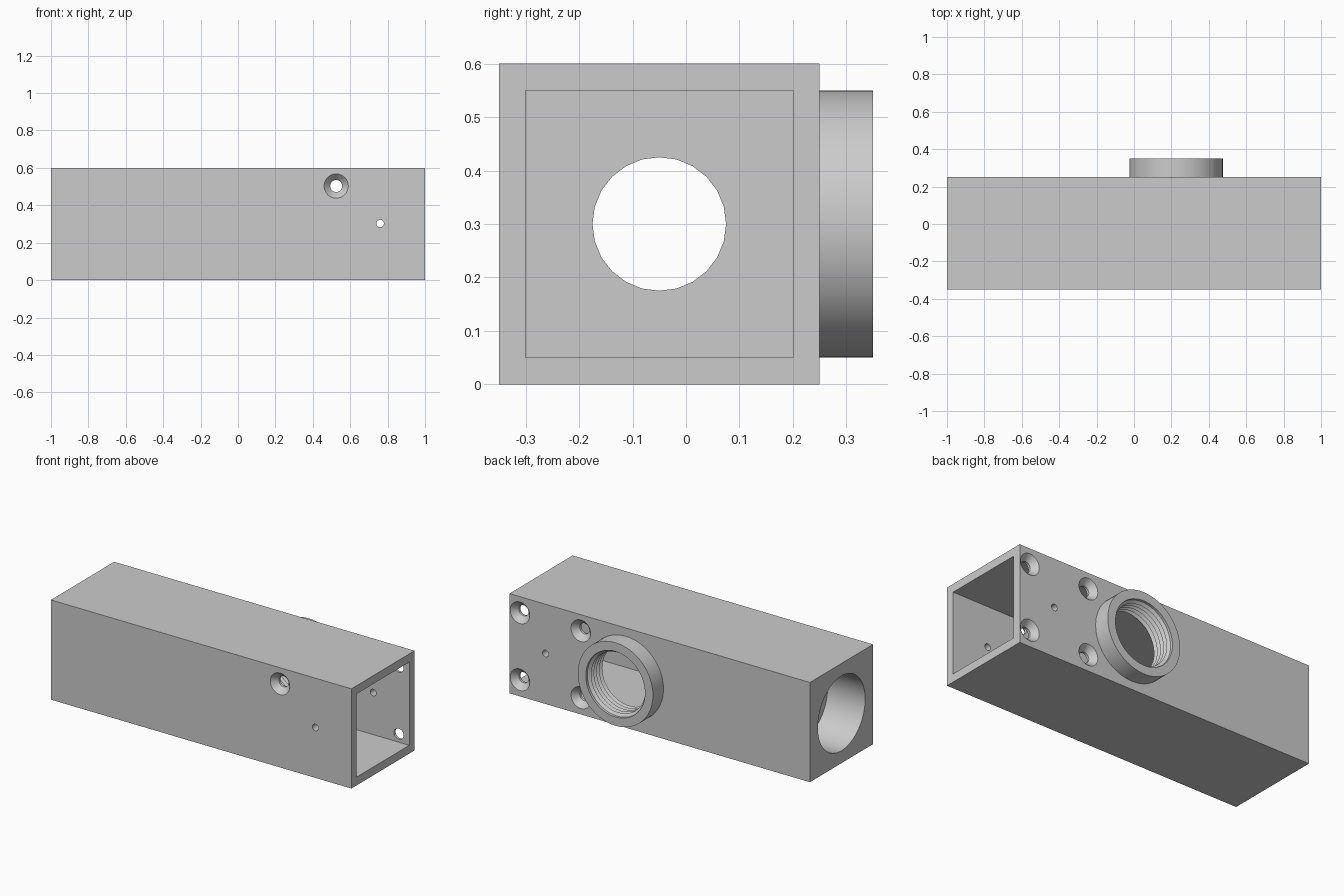
import bpy, bmesh, math
from mathutils import Matrix

if "Cube" in bpy.data.objects:
    bpy.data.objects.remove(bpy.data.objects["Cube"])

grey = bpy.data.materials.new("plain grey")
grey.diffuse_color = (0.6, 0.6, 0.6, 1)
grey.use_nodes = True
grey.node_tree.nodes["Principled BSDF"].inputs["Base Color"].default_value = grey.diffuse_color


def finish(name, bm):
    bmesh.ops.recalc_face_normals(bm, faces=bm.faces)
    me = bpy.data.meshes.new(name)
    bm.to_mesh(me)
    bm.free()
    me.materials.append(grey)
    ob = bpy.data.objects.new(name, me)
    bpy.context.collection.objects.link(ob)
    return ob


def box(name, lo, hi):
    bm = bmesh.new()
    bmesh.ops.create_cube(bm, size=1)
    for v in bm.verts:
        v.co = [a + (c + 0.5) * (b - a) for a, b, c in zip(lo, hi, v.co)]
    return finish(name, bm)


def lathe(name, profile, axis, centre, n=48):
    """Closed turned solid; profile is (position along axis, radius)."""
    bm = bmesh.new()
    rings = []
    for t, r in profile:
        ring = []
        for i in range(n):
            a = 2 * math.pi * i / n
            u, w = r * math.cos(a), r * math.sin(a)
            co = (t, centre[0] + u, centre[1] + w) if axis == "X" else (centre[0] + u, t, centre[1] + w)
            ring.append(bm.verts.new(co))
        rings.append(ring)
    for p, q in zip(rings, rings[1:]):
        for i in range(n):
            j = (i + 1) % n
            bm.faces.new((p[i], p[j], q[j], q[i]))
    bm.faces.new(rings[0])
    bm.faces.new(rings[-1])
    return finish(name, bm)


def combine(target, tool, operation="DIFFERENCE"):
    mod = target.modifiers.new("cut", "BOOLEAN")
    mod.operation, mod.solver, mod.object = operation, "EXACT", tool
    bpy.context.view_layer.objects.active = target
    bpy.ops.object.modifier_apply(modifier=mod.name)
    bpy.data.objects.remove(tool)


# Square tube, open at the right end
body = box("square_housing", (-1, -0.35, 0), (1, 0.25, 0.6))
combine(body, box("cavity", (-0.70, -0.30, 0.05), (1.1, 0.20, 0.55)))

# Left end: wide bore with a smaller opening through the partition
combine(body, lathe("end_bore", [(-1.1, 0.225), (-0.75, 0.225)], "X", (-0.05, 0.3), 64))
combine(body, lathe("partition_hole", [(-0.8, 0.125), (-0.65, 0.125)], "X", (-0.05, 0.3), 24))

# Round collar on the back, with a threaded opening
port = (0.225, 0.3)
combine(body, lathe("collar", [(0.225, 0.25), (0.35, 0.25)], "Y", port, 64), "UNION")
thread = [(0.37, 0.197), (0.335, 0.197)]
for i in range(5):
    y = 0.335 - 0.026 * i
    thread += [(y - 0.013, 0.18), (y - 0.026, 0.197)]
thread.append((0.18, 0.197))
combine(body, lathe("thread", thread, "Y", port, 64))


# Countersunk screw holes: four in the back, one in the front
def screw_hole(x, z, face, inward):
    prof = [(-0.02, 0.065), (0, 0.065), (0.035, 0.032), (0.08, 0.032)]
    combine(body, lathe("screw_hole", [(face + inward * d, r) for d, r in prof], "Y", (x, z), 32))


for x in (0.525, 0.93):
    for z in (0.1, 0.503):
        screw_hole(x, z, 0.25, -1)
screw_hole(0.525, 0.503, -0.35, 1)

# Small pin hole straight through both walls
combine(body, lathe("pin_hole", [(-0.4, 0.02), (0.3, 0.02)], "Y", (0.76, 0.303), 20))

bpy.ops.object.select_all(action="DESELECT")
body.select_set(True)
bpy.context.view_layer.objects.active = body
bpy.ops.object.shade_smooth_by_angle(angle=math.radians(25))
